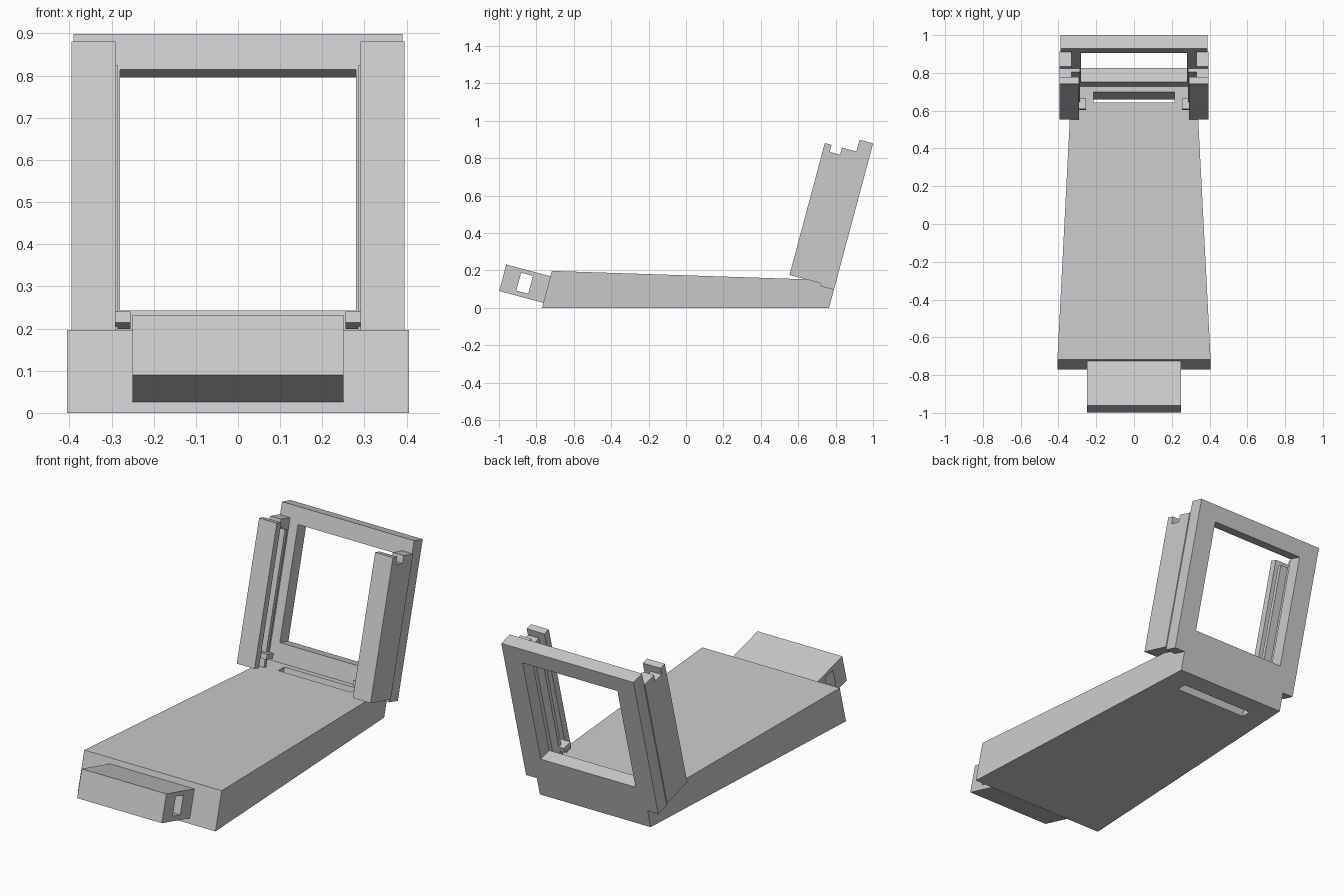
import bpy, bmesh, math

cube = bpy.data.objects.get("Cube")
if cube:
    bpy.data.objects.remove(cube, do_unlink=True)

# Single light grey plastic
grey = bpy.data.materials.new("light_grey")
grey.use_nodes = True
COLOUR = (0.6, 0.6, 0.6, 1)
grey.diffuse_color = COLOUR
grey.node_tree.nodes["Principled BSDF"].inputs["Base Color"].default_value = COLOUR

LEAN = math.radians(15)
HINGE_Y = 0.765


def tilt(t, v):
    """Leaning frame: t is distance forward of the back face, v is height along it."""
    return (HINGE_Y - t * math.cos(LEAN) + v * math.sin(LEAN),
            t * math.sin(LEAN) + v * math.cos(LEAN))


def prism(name, profile, x0, x1):
    """Extrude a (y, z) side profile from x0 to x1."""
    bm = bmesh.new()
    face = bm.faces.new([bm.verts.new((x0, y, z)) for y, z in profile])
    ext = bmesh.ops.extrude_face_region(bm, geom=[face])
    for v in ext["geom"]:
        if isinstance(v, bmesh.types.BMVert):
            v.co.x = x1
    bmesh.ops.recalc_face_normals(bm, faces=bm.faces)
    mesh = bpy.data.meshes.new(name)
    bm.to_mesh(mesh)
    bm.free()
    mesh.materials.append(grey)
    obj = bpy.data.objects.new(name, mesh)
    bpy.context.collection.objects.link(obj)
    return obj


def box(name, x, t, v):
    """Box in the leaning frame, given as (min, max) ranges."""
    corners = [(t[0], v[0]), (t[1], v[0]), (t[1], v[1]), (t[0], v[1])]
    return prism(name, [tilt(*c) for c in corners], *x)


def cut(obj, cutter):
    mod = obj.modifiers.new("opening", "BOOLEAN")
    mod.operation = "DIFFERENCE"
    mod.solver = "EXACT"
    mod.object = cutter
    bpy.context.view_layer.objects.active = obj
    bpy.ops.object.modifier_apply(modifier=mod.name)
    bpy.data.objects.remove(cutter, do_unlink=True)


# Wedge base, narrowing towards the back
base = prism("base", [(-0.77, 0), (HINGE_Y, 0), tilt(0, 0.1), tilt(0.074, 0.1),
                      tilt(0.074, 0.135), (-0.717, 0.197)], -1, 1)
for vert in base.data.vertices:
    t = (HINGE_Y - vert.co.y) * math.cos(LEAN) + vert.co.z * math.sin(LEAN)
    vert.co.x *= 0.327 + 0.053 * t
cut(base, box("slot_cutter", (-0.215, 0.215), (0.103, 0.156), (-0.2, 0.4)))

# Front latch block with a hole running across it
latch = box("front_latch", (-0.25, 0.25), (1.48, 1.727), (-0.37, -0.223))
cut(latch, box("latch_cutter", (-0.5, 0.5), (1.573, 1.639), (-0.344, -0.245)))

# Leaning back frame with a large window
frame = box("back_frame", (-0.39, 0.39), (0, 0.075), (0.1, 0.91))
cut(frame, box("window_cutter", (-0.28, 0.28), (-0.1, 0.2), (0.231, 0.823)))

# Side walls with notched tops, guide rails, front lips and stop tabs
LOW, NOTCH, TOP = 0.115, 0.806, 0.845
wall_profile = [tilt(*p) for p in [(0.074, LOW), (0.25, LOW), (0.25, TOP), (0.212, TOP),
                                   (0.212, NOTCH), (0.155, NOTCH), (0.155, TOP), (0.074, TOP)]]
for side, s in (("left", 1), ("right", -1)):
    prism(side + "_wall", wall_profile, s * 0.33, s * 0.395)
    box(side + "_lip", (s * 0.29, s * 0.332), (0.212, 0.25), (LOW, TOP))
    box(side + "_rail", (s * 0.285, s * 0.332), (0.155, 0.176), (LOW, NOTCH))
    box(side + "_stop_tab", (s * 0.255, s * 0.332), (0.155, 0.212), (0.165, 0.192))
